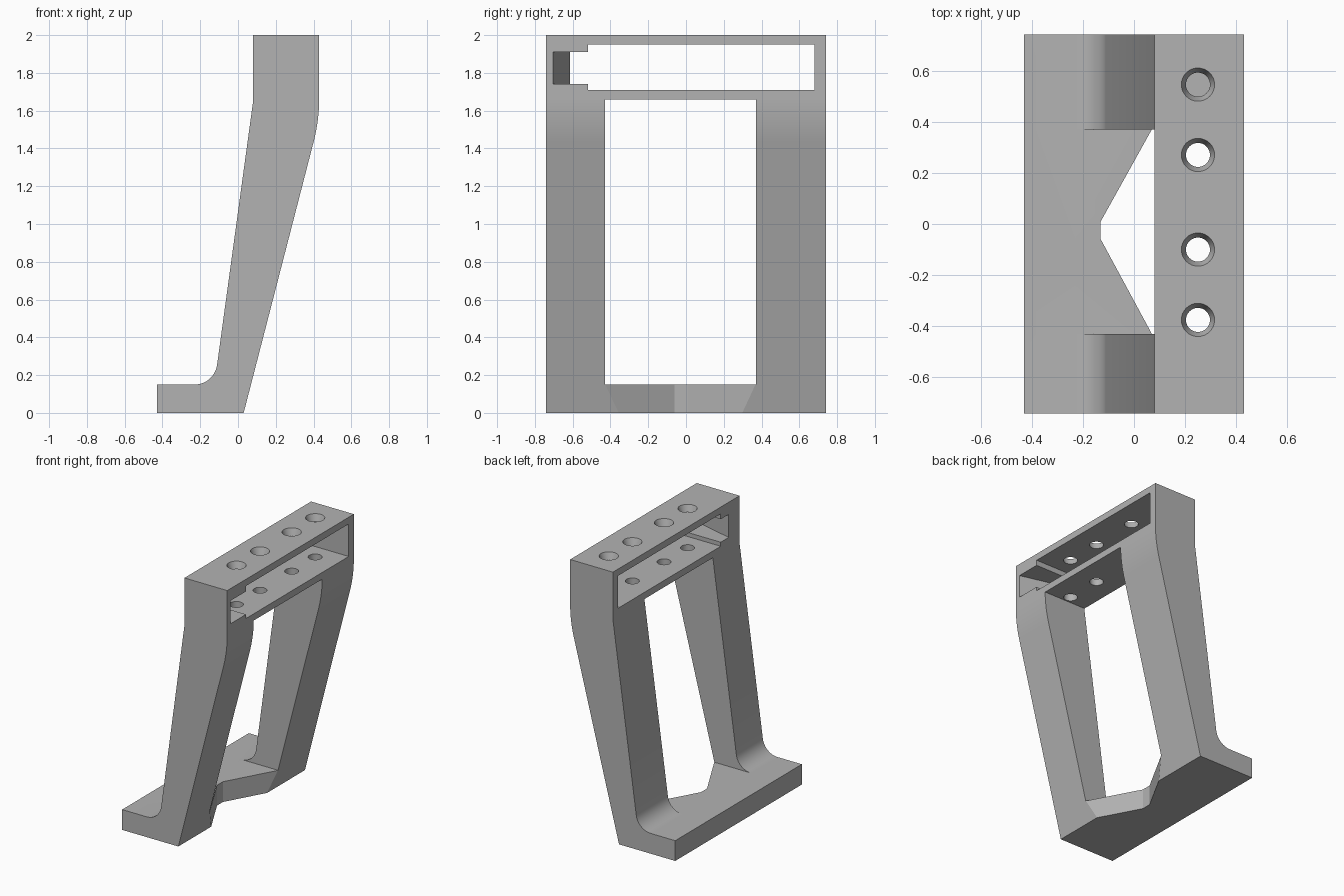
import bpy, bmesh, math
from mathutils import Vector

cube = bpy.data.objects.get("Cube")
if cube:
    bpy.data.objects.remove(cube, do_unlink=True)

grey = bpy.data.materials.new("plain grey")
grey.use_nodes = True
GREY = (0.45, 0.45, 0.45, 1)
grey.diffuse_color = GREY
grey.node_tree.nodes["Principled BSDF"].inputs["Base Color"].default_value = GREY


def prism(name, outline, axis, low, high):
    """Extrude a 2D outline along one axis (0 = x, 1 = y, 2 = z)."""
    bm = bmesh.new()
    verts = []
    for point in outline:
        co = list(point)
        co.insert(axis, low)
        verts.append(bm.verts.new(co))
    face = bm.faces.new(verts)
    result = bmesh.ops.extrude_face_region(bm, geom=[face])
    shift = Vector((0, 0, 0))
    shift[axis] = high - low
    moved = [g for g in result["geom"] if isinstance(g, bmesh.types.BMVert)]
    bmesh.ops.translate(bm, verts=moved, vec=shift)
    return finish(name, bm)


def finish(name, bm):
    bmesh.ops.recalc_face_normals(bm, faces=bm.faces)
    mesh = bpy.data.meshes.new(name)
    bm.to_mesh(mesh)
    bm.free()
    mesh.materials.append(grey)
    obj = bpy.data.objects.new(name, mesh)
    bpy.context.collection.objects.link(obj)
    return obj


def fillet(before, corner, after, length, steps=12):
    """Arc rounding a corner, tangent at the given distance from it."""
    before, corner, after = Vector(before), Vector(corner), Vector(after)
    u, v = (before - corner).normalized(), (after - corner).normalized()
    half = u.angle(v) / 2
    centre = corner + (u + v).normalized() * length / math.cos(half)
    start, end = corner + u * length - centre, corner + v * length - centre
    sweep = math.pi - 2 * half
    return [centre + (start * math.sin(sweep * (1 - i / steps))
                      + end * math.sin(sweep * i / steps)) / math.sin(sweep)
            for i in range(steps + 1)]


def cut(target, cutter):
    mod = target.modifiers.new("cut", 'BOOLEAN')
    mod.operation = 'DIFFERENCE'
    mod.solver = 'EXACT'
    mod.object = cutter
    bpy.context.view_layer.objects.active = target
    bpy.ops.object.modifier_apply(modifier=mod.name)
    bpy.data.objects.remove(cutter, do_unlink=True)


def rect(a0, b0, a1, b1):
    return [(a0, b0), (a1, b0), (a1, b1), (a0, b1)]


# Side profile: toe, leaning leg and upright head
heel, toe, knee = (0.03, 0), (-0.43, 0.15), (0.08, 1.65)
profile = [(-0.43, 0), heel]
profile += fillet(heel, (0.43, 1.55), (0.43, 2), 0.12)
profile += [(0.43, 2), (0.08, 2), knee]
profile += fillet(knee, (-0.125, 0.15), toe, 0.105)
profile += [toe]
frame = prism("stand_frame", profile, 1, -0.74, 0.74)

# Large window between the legs
cut(frame, prism("window_cutter", rect(-0.43, 0.15, 0.37, 1.66), 0, -0.6, 0.6))

# Tapered notch through the back of the base
notch = [(0.07, 0.37), (-0.13, 0.01), (-0.13, -0.06), (0.07, -0.43),
         (0.2, -0.43), (0.2, 0.37)]
cut(frame, prism("notch_cutter", notch, 2, -0.1, 0.151))

# Slot through the head, with a slanted recess at one end
cut(frame, prism("slot_cutter", rect(-0.52, 1.71, 0.68, 1.95), 0, -0.1, 0.6))
recess = [(0.08, -0.613), (0.43, -0.703), (0.5, -0.721), (0.5, -0.5),
          (0.0, -0.5), (0.0, -0.592)]
cut(frame, prism("recess_cutter", recess, 2, 1.74, 1.91))

# Countersunk screw holes
for y in (0.545, 0.27, -0.1, -0.375):
    bm = bmesh.new()
    rings = []
    for r, z in ((0.047, 1.6), (0.047, 1.95), (0.065, 2.0), (0.065, 2.05)):
        rings.append([bm.verts.new((0.25 + r * math.cos(a), y + r * math.sin(a), z))
                      for a in (math.tau * i / 32 for i in range(32))])
    bm.faces.new(rings[0])
    bm.faces.new(rings[-1])
    for low, high in zip(rings, rings[1:]):
        for i in range(32):
            j = (i + 1) % 32
            bm.faces.new((low[i], low[j], high[j], high[i]))
    cut(frame, finish("hole_cutter", bm))

# Smooth the rounded surfaces, keep the edges crisp
bpy.ops.object.select_all(action='DESELECT')
frame.select_set(True)
bpy.context.view_layer.objects.active = frame
bpy.ops.object.shade_smooth_by_angle(angle=math.radians(20))
